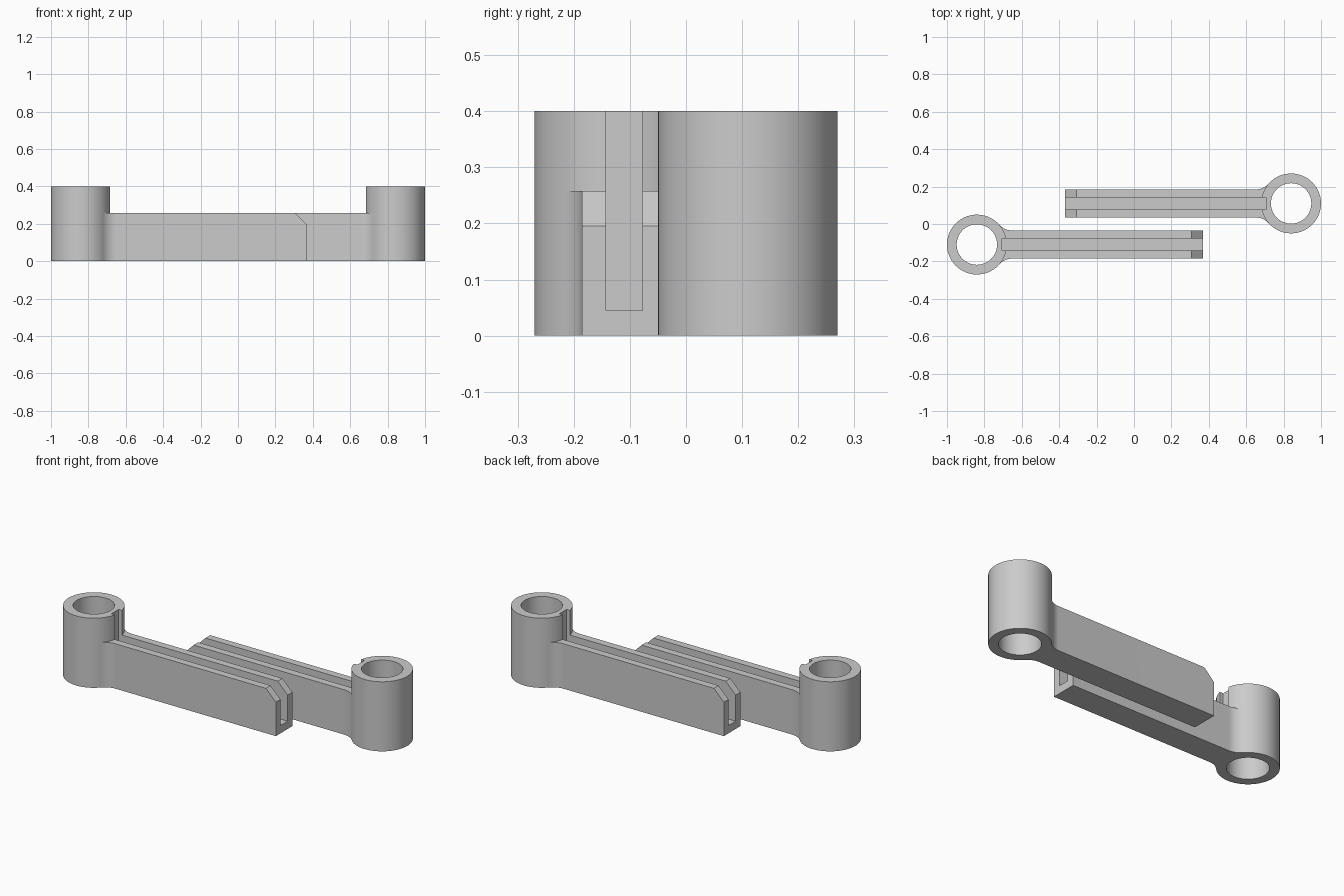
import bpy, bmesh, math
from mathutils import Matrix

cube = bpy.data.objects.get("Cube")
if cube:
    bpy.data.objects.remove(cube)

# Main dimensions, measured from the ring centre
RING_X, RING_Y = -0.84, -0.11
OUTER, BORE, RING_H = 0.16, 0.108, 0.4
HALF, ARM_H, ARM_END, CHAMFER = 0.075, 0.258, 1.21, 0.063
SLOT_HALF, SLOT_START, SLOT_FLOOR = 0.0325, 0.135, 0.045
FILLET = 0.095

grey = bpy.data.materials.new("light_grey")
grey.use_nodes = True
grey.diffuse_color = (0.6, 0.6, 0.6, 1)
grey.node_tree.nodes["Principled BSDF"].inputs["Base Color"].default_value = (0.6, 0.6, 0.6, 1)


def add_object(name, bm):
    bmesh.ops.recalc_face_normals(bm, faces=bm.faces[:])
    mesh = bpy.data.meshes.new(name)
    bm.to_mesh(mesh)
    bm.free()
    mesh.materials.append(grey)
    ob = bpy.data.objects.new(name, mesh)
    bpy.context.scene.collection.objects.link(ob)
    return ob


def prism(name, outline, low, high, chamfer=0):
    """Extrude a plan outline, optionally chamfering its top edge at the far end."""
    bm = bmesh.new()
    face = bm.faces.new([bm.verts.new((x, y, low)) for x, y in outline])
    top = bmesh.ops.extrude_face_region(bm, geom=[face])["geom"]
    for v in top:
        if isinstance(v, bmesh.types.BMVert):
            v.co.z = high
    if chamfer:
        far = max(x for x, y in outline)
        edges = [e for e in bm.edges
                 if all(v.co.z > high - 1e-4 and v.co.x > far - 1e-4 for v in e.verts)]
        bmesh.ops.bevel(bm, geom=edges, offset=chamfer, segments=1, affect='EDGES')
    return add_object(name, bm)


def circle(radius, count=96):
    return [(radius * math.cos(2 * math.pi * i / count),
             radius * math.sin(2 * math.pi * i / count)) for i in range(count)]


# Plan of the arm, flaring into the ring with concave fillets
fillet_y = HALF + FILLET
fillet_x = math.sqrt((OUTER + FILLET) ** 2 - fillet_y ** 2)
stop = math.atan2(fillet_y, fillet_x)
flare = []
for i in range(13):
    a = math.pi / 2 - (math.pi / 2 - stop) * i / 12
    flare.append((fillet_x - FILLET * math.cos(a), fillet_y - FILLET * math.sin(a)))
upper = [(ARM_END, HALF)] + flare + [(0, flare[-1][1])]
outline = upper + [(x, -y) for x, y in reversed(upper)]

# Ring and arm joined, then bored and slotted
link = prism("left_link", circle(OUTER), 0, RING_H)
arm = prism("arm", outline, 0, ARM_H, CHAMFER)
bore = prism("bore_cutter", circle(BORE), -0.1, RING_H + 0.1)
slot = prism("slot_cutter", [(SLOT_START, -SLOT_HALF), (ARM_END + 0.1, -SLOT_HALF),
                             (ARM_END + 0.1, SLOT_HALF), (SLOT_START, SLOT_HALF)],
             SLOT_FLOOR, RING_H + 0.1)
for tool, operation in ((arm, 'UNION'), (bore, 'DIFFERENCE'), (slot, 'DIFFERENCE')):
    mod = link.modifiers.new(tool.name, 'BOOLEAN')
    mod.operation, mod.solver, mod.object = operation, 'EXACT', tool
    tool.hide_render = True

# Bake the result and drop the helpers
bpy.context.view_layer.update()
baked = bpy.data.meshes.new_from_object(
    link.evaluated_get(bpy.context.evaluated_depsgraph_get()))
link.modifiers.clear()
link.data = baked
for tool in (arm, bore, slot):
    bpy.data.objects.remove(tool)
baked.transform(Matrix.Translation((RING_X, RING_Y, 0)))

# Second link is the first turned half way round
other = link.copy()
other.data = baked.copy()
other.name = "right_link"
other.data.transform(Matrix.Rotation(math.pi, 4, 'Z'))
bpy.context.scene.collection.objects.link(other)
link.name = "front_link"
other.name = "back_link"

for ob in bpy.context.selected_objects:
    ob.select_set(False)
for ob in (link, other):
    ob.select_set(True)
bpy.context.view_layer.objects.active = link
bpy.ops.object.shade_smooth_by_angle(angle=math.radians(30))
